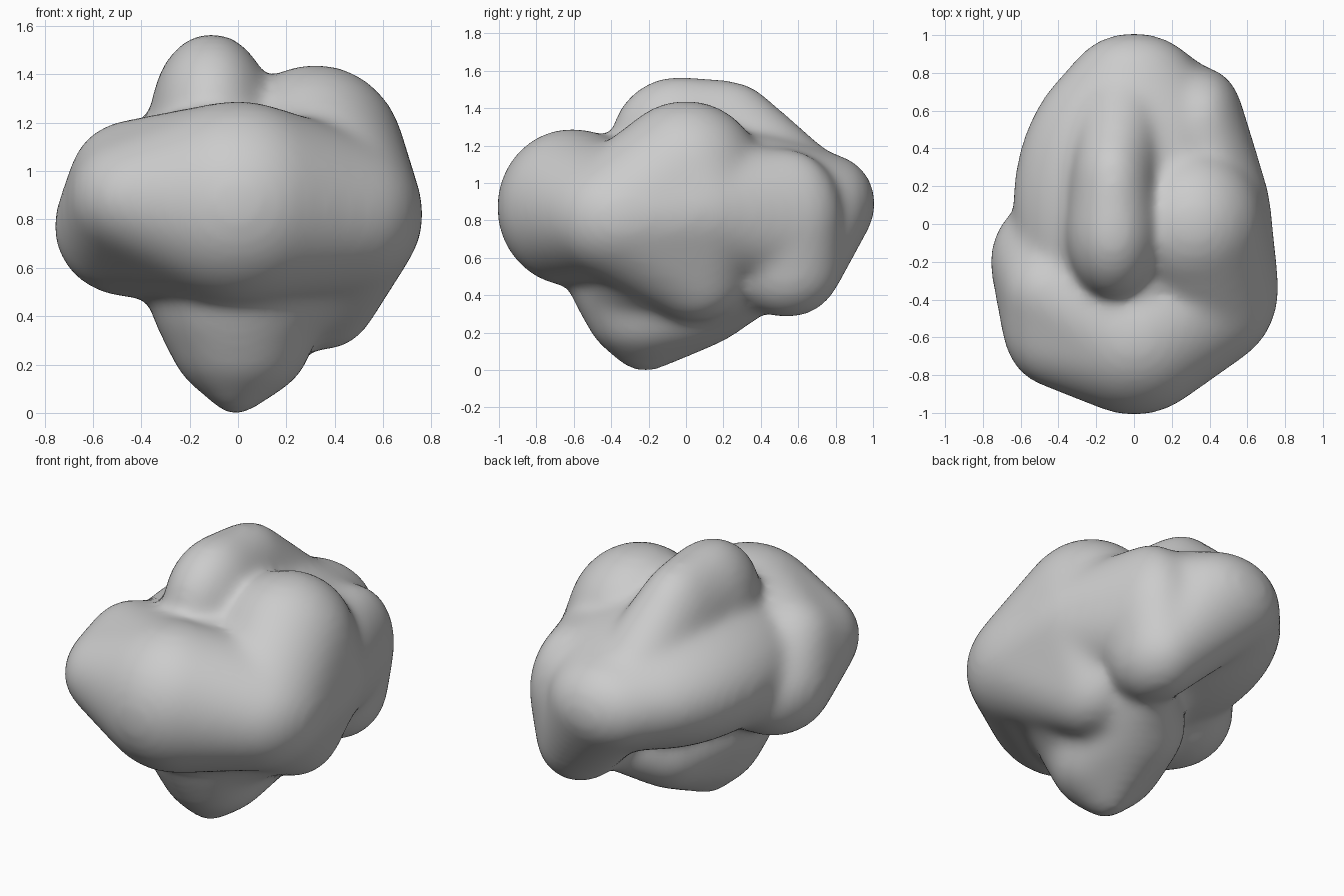
import bpy
import bmesh
from mathutils import Matrix

cube = bpy.data.objects.get("Cube")
if cube:
    bpy.data.objects.remove(cube, do_unlink=True)

# One plain stone colour
stone = bpy.data.materials.new("stone_grey")
stone.use_nodes = True
colour = (0.6, 0.6, 0.6, 1)
stone.diffuse_color = colour
stone.node_tree.nodes["Principled BSDF"].inputs["Base Color"].default_value = colour

GROW = 0.013  # makes up for what the softening takes away

# Each lobe: centre, radii
lobes = {
    "core": ((-0.01, 0.1, 0.9), (0.62, 0.84, 0.39)),
    "front_bulge": ((0, -0.61, 0.87), (0.42, 0.39, 0.41)),
    "front_corner": ((-0.43, -0.52, 0.89), (0.26, 0.33, 0.25)),
    "left_rim": ((-0.44, -0.36, 0.95), (0.25, 0.25, 0.25)),
    "left_bulge": ((-0.45, -0.2, 0.77), (0.3, 0.33, 0.28)),
    "right_bulge": ((0.42, -0.34, 0.82), (0.335, 0.4, 0.33)),
    "right_flank": ((0.38, 0.1, 0.86), (0.33, 0.3, 0.33)),
    "shoulder": ((0.32, 0, 1.05), (0.36, 0.39, 0.38)),
    "crest_front": ((-0.11, -0.04, 1.22), (0.24, 0.35, 0.34)),
    "crest_middle": ((-0.11, 0.2, 1.2), (0.22, 0.33, 0.34)),
    "crest_tail": ((-0.06, 0.58, 1.0), (0.24, 0.27, 0.2)),
    "back_tip": ((0, 0.77, 0.89), (0.32, 0.23, 0.25)),
    "rear_shoulder": ((0.36, 0.54, 0.82), (0.21, 0.28, 0.35)),
    "rear_under": ((0.3, 0.54, 0.55), (0.23, 0.28, 0.26)),
    "side_under": ((0.36, 0.05, 0.54), (0.22, 0.28, 0.27)),
    "foot_top": ((0, -0.22, 0.45), (0.35, 0.39, 0.25)),
    "foot": ((0.01, -0.22, 0.29), (0.28, 0.3, 0.23)),
    "foot_point": ((-0.01, -0.22, 0.14), (0.11, 0.17, 0.14)),
    "heel": ((0.05, 0.06, 0.39), (0.26, 0.28, 0.26)),
    "rear_web": ((0.2, 0.32, 0.44), (0.15, 0.15, 0.17)),
    "web": ((0.42, -0.2, 0.58), (0.18, 0.2, 0.14)),
}

# Lobes stretched together into one smooth mass
masses = [
    ("core", "crest_tail"),
    ("core", "back_tip"),
    ("front_bulge", "front_corner", "left_rim", "left_bulge", "right_bulge"),
    ("right_bulge", "right_flank"),
    ("right_flank", "rear_shoulder"),
    ("shoulder", "right_flank", "right_bulge"),
    ("crest_front", "crest_middle"),
    ("crest_middle", "crest_tail"),
    ("rear_shoulder", "rear_under"),
    ("rear_under", "back_tip"),
    ("side_under", "right_flank", "right_bulge"),
    ("foot_top", "foot", "foot_point", "heel"),
    ("heel", "rear_web"),
    ("foot_top", "web"),
]


def add_mass(target, names):
    """Wrap a convex skin around the named lobes and add it to target."""
    bm = bmesh.new()
    for name in names:
        centre, radii = lobes[name]
        size = [r + GROW for r in radii]
        place = Matrix.Translation(centre) @ Matrix.Diagonal((*size, 1))
        bmesh.ops.create_icosphere(bm, subdivisions=4, radius=1, matrix=place)
    bmesh.ops.delete(bm, geom=bm.edges[:], context="EDGES_FACES")
    bmesh.ops.convex_hull(bm, input=bm.verts[:])
    loose = [v for v in bm.verts if not v.link_faces]
    bmesh.ops.delete(bm, geom=loose, context="VERTS")
    bmesh.ops.recalc_face_normals(bm, faces=bm.faces[:])
    part = bpy.data.meshes.new("part")
    bm.to_mesh(part)
    bm.free()
    target.from_mesh(part)
    bpy.data.meshes.remove(part)


whole = bmesh.new()
for names in masses:
    add_mass(whole, names)
mesh = bpy.data.meshes.new("boulder")
whole.to_mesh(mesh)
whole.free()
mesh.materials.append(stone)
boulder = bpy.data.objects.new("boulder", mesh)
bpy.context.collection.objects.link(boulder)

# Fuse the masses and soften the creases
fuse = boulder.modifiers.new("fuse", "REMESH")
fuse.mode = "VOXEL"
fuse.voxel_size = 0.025
fuse.use_smooth_shade = True
soften = boulder.modifiers.new("soften", "SMOOTH")
soften.factor = 0.5
soften.iterations = 36
